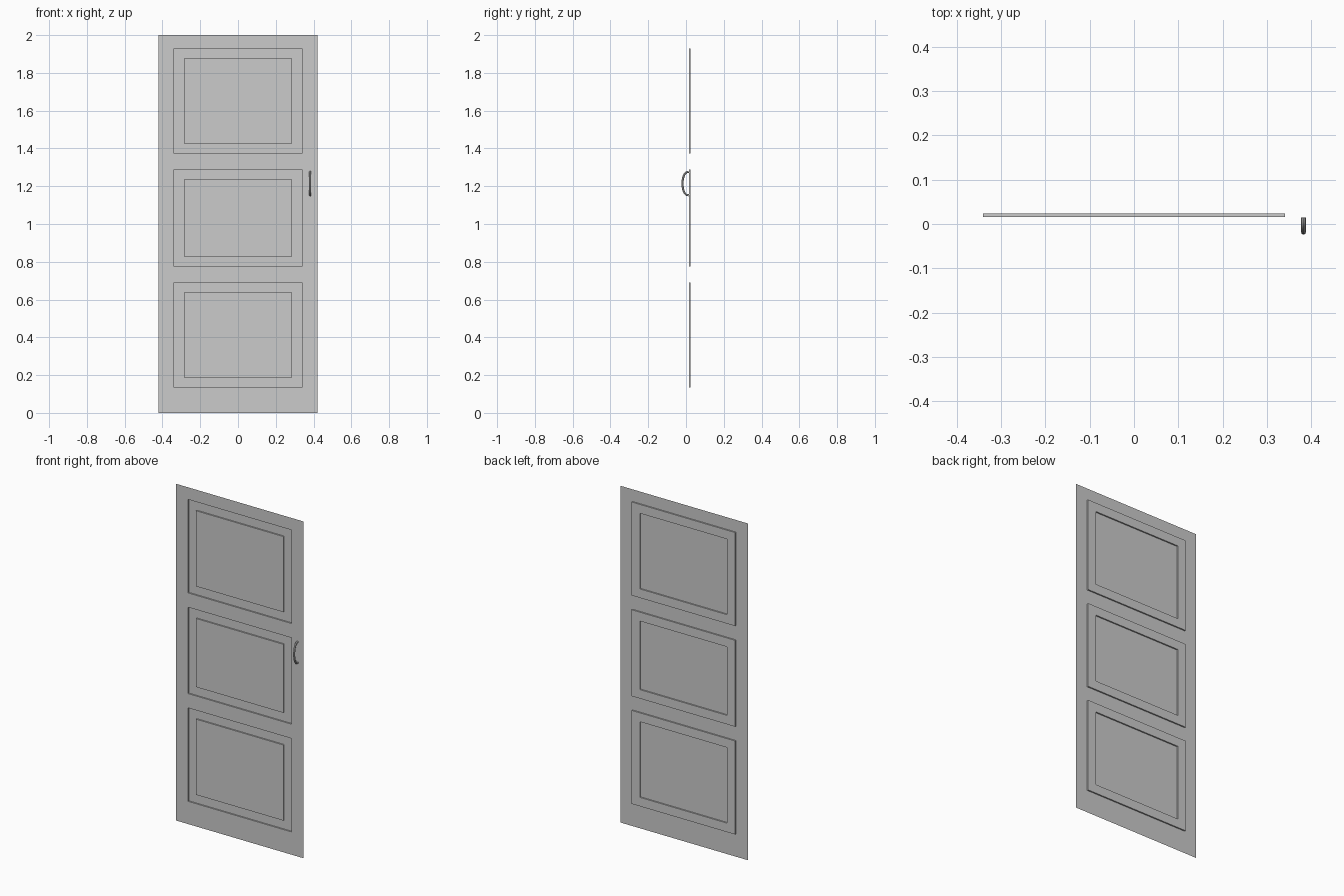
import bpy, bmesh, math

if "Cube" in bpy.data.objects:
    bpy.data.objects.remove(bpy.data.objects["Cube"])

FRONT, GROOVE = 0.016, 0.024        # sheet plane and groove floor depth
W, PX, INSET = 0.42, 0.34, 0.053
PANELS = [(0.135, 0.69), (0.775, 1.288), (1.373, 1.928)]


def finish(bm, name):
    bmesh.ops.remove_doubles(bm, verts=bm.verts, dist=1e-5)
    me = bpy.data.meshes.new(name)
    bm.to_mesh(me)
    bm.free()
    ob = bpy.data.objects.new(name, me)
    bpy.context.collection.objects.link(ob)
    return ob


def rect(bm, hx, z0, z1, y):
    return [bm.verts.new((x, y, z)) for x, z in
            ((-hx, z0), (hx, z0), (hx, z1), (-hx, z1))]


# door leaf: one pressed sheet with a recessed groove around each panel
bm = bmesh.new()
xs = [-W, -PX, PX, W]
zs = [0] + [z for p in PANELS for z in p] + [2]
for i in range(3):
    for j in range(len(zs) - 1):
        if i == 1 and j % 2 == 1:
            continue                # panel opening
        bm.faces.new([bm.verts.new((x, FRONT, z)) for x, z in
                      ((xs[i], zs[j]), (xs[i + 1], zs[j]),
                       (xs[i + 1], zs[j + 1]), (xs[i], zs[j + 1]))])
for z0, z1 in PANELS:
    inner = (PX - INSET, z0 + INSET, z1 - INSET)
    loops = [rect(bm, PX, z0, z1, FRONT), rect(bm, PX, z0, z1, GROOVE),
             rect(bm, *inner, GROOVE), rect(bm, *inner, FRONT)]
    for a, b in zip(loops, loops[1:]):
        for k in range(4):
            n = (k + 1) % 4
            bm.faces.new((a[k], a[n], b[n], b[k]))
    bm.faces.new(loops[-1])
finish(bm, "door_leaf")

# handle mounting plates: thin teardrops, mirrored up and down
HX, HZ, PLATE_Y = 0.382, 1.214, 0.0145
for name, s in (("upper_handle_plate", 1), ("lower_handle_plate", -1)):
    bm = bmesh.new()
    vs = []
    for k in range(24):
        a = s * 2 * math.pi * k / 24
        u = math.sin(s * a)
        w = 0.021 * (1 + 0.3 * min(u, 0))
        vs.append(bm.verts.new((HX + w * math.cos(a), PLATE_Y,
                                HZ + s * (0.072 + 0.029 * u))))
    bm.faces.new(vs)
    finish(bm, name)

# bowed grip: round bar swept along a D-shaped path
cu = bpy.data.curves.new("handle_grip", 'CURVE')
cu.dimensions = '3D'
cu.bevel_depth = 0.0055
cu.bevel_resolution = 2
cu.use_fill_caps = True
sp = cu.splines.new('POLY')
N = 18
sp.points.add(N)
for k in range(N + 1):
    a = math.pi * k / N
    sp.points[k].co = (HX, PLATE_Y - 0.033 * math.sin(a) ** 0.8 if 0 < k < N else PLATE_Y,
                       HZ + 0.062 * math.cos(a), 1)
grip = bpy.data.objects.new("handle_grip", cu)
bpy.context.collection.objects.link(grip)
bpy.context.view_layer.objects.active = grip
grip.select_set(True)
bpy.ops.object.convert(target='MESH')
bpy.ops.object.shade_smooth_by_angle()
